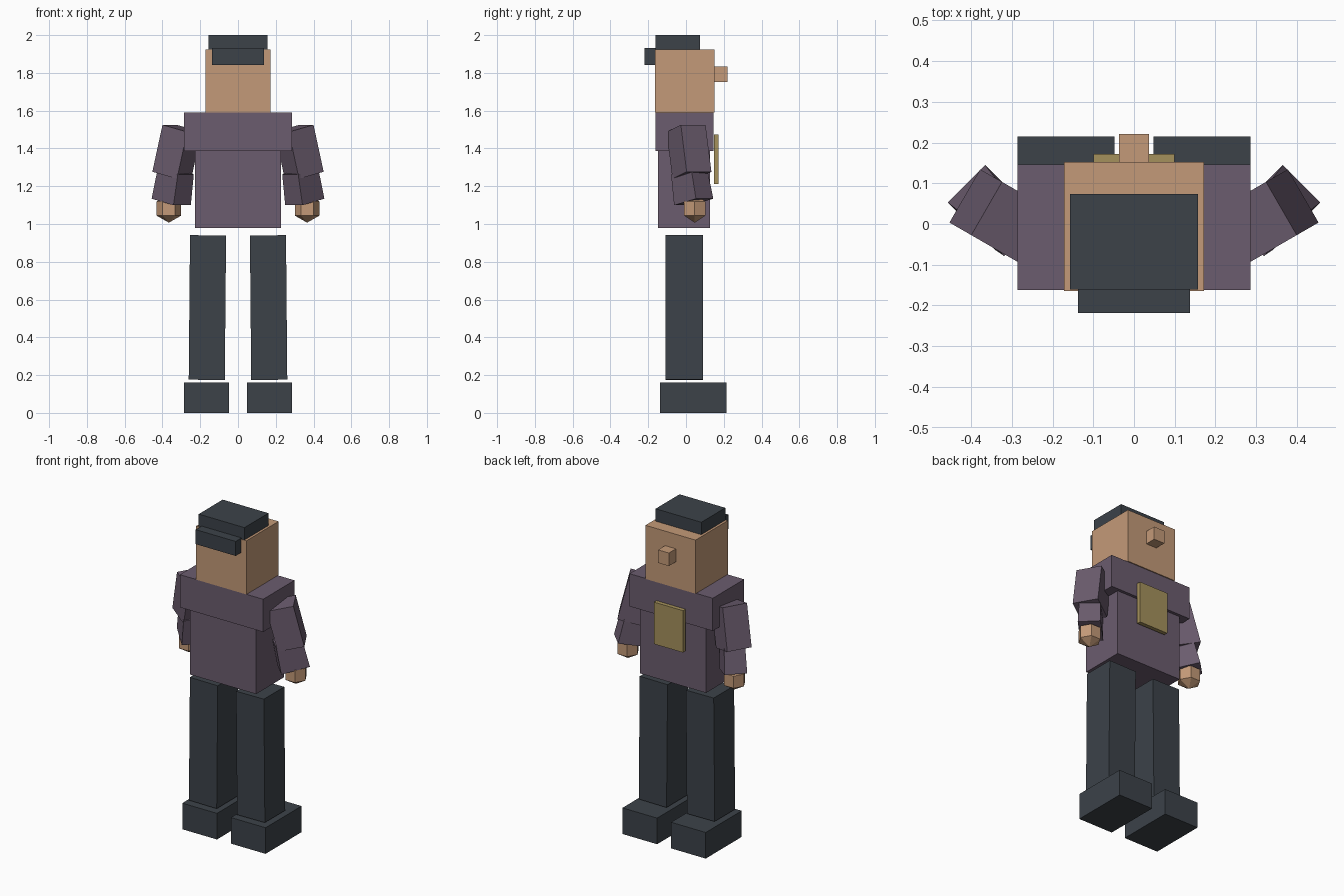
import bpy, bmesh, math
from mathutils import Matrix, Vector

if "Cube" in bpy.data.objects:
    bpy.data.objects.remove(bpy.data.objects["Cube"])


def material(name, rgb):
    m = bpy.data.materials.new(name)
    m.diffuse_color = [((c / 255 + 0.055) / 1.055) ** 2.4 for c in rgb] + [1]
    m.use_nodes = True
    m.node_tree.nodes["Principled BSDF"].inputs["Base Color"].default_value = m.diffuse_color
    return m


SHIRT = material("plum cloth", (107, 92, 110))
SKIN = material("skin", (196, 154, 120))
DARK = material("charcoal", (60, 66, 73))
GOLD = material("dull gold", (165, 145, 92))


def finish(name, bm, mat, matrix):
    bm.transform(matrix)
    bmesh.ops.recalc_face_normals(bm, faces=bm.faces)
    me = bpy.data.meshes.new(name)
    bm.to_mesh(me)
    bm.free()
    me.materials.append(mat)
    bpy.context.collection.objects.link(bpy.data.objects.new(name, me))


def block(name, mat, size, matrix, top=1.0):
    """Box of the given size; its upper end can be narrowed."""
    bm = bmesh.new()
    bmesh.ops.create_cube(bm, size=1)
    for v in bm.verts:
        k = top if v.co.z > 0 else 1
        v.co = Vector((v.co.x * size[0] * k, v.co.y * size[1] * k, v.co.z * size[2]))
    finish(name, bm, mat, matrix)


def span(name, mat, x, y, z, mirror=Matrix()):
    """Upright box between the given limits."""
    centre = Vector([(a + b) / 2 for a, b in (x, y, z)])
    block(name, mat, [b - a for a, b in (x, y, z)], mirror @ Matrix.Translation(centre))


def limb(name, mat, edge, yaw, tilt, size, end, mirror, top=1.0):
    """Tilted box placed by the middle of its outer top (end=1) or bottom (end=-1) edge."""
    rot = Matrix.Rotation(math.radians(yaw), 4, 'Z') @ Matrix.Rotation(math.radians(-tilt), 4, 'Y')
    centre = Vector(edge) - rot @ Vector((size[0] / 2, 0, end * size[2] / 2))
    block(name, mat, size, mirror @ Matrix.Translation(centre) @ rot, top)


def hand(name, mat, centre, r, mirror):
    """Six-sided, three-ring low-poly ball."""
    bm = bmesh.new()
    for lat in (-30, 30):
        for i in range(6):
            a, b = math.radians(i * 60), math.radians(lat)
            bm.verts.new((r * math.cos(b) * math.cos(a), r * math.cos(b) * math.sin(a), r * math.sin(b)))
    bm.verts.new((0, 0, r))
    bm.verts.new((0, 0, -r))
    bmesh.ops.convex_hull(bm, input=bm.verts)
    bmesh.ops.dissolve_limit(bm, angle_limit=0.01, verts=bm.verts, edges=bm.edges)
    finish(name, bm, mat, mirror @ Matrix.Translation(centre))


# torso and badge
span("lower_torso", SHIRT, (-.2275, .2275), (-.147, .128), (.98, 1.39))
span("chest", SHIRT, (-.286, .286), (-.162, .146), (1.387, 1.59))
span("badge", GOLD, (-.1, .1), (.147, .172), (1.213, 1.473))

# head
span("head", SKIN, (-.172, .172), (-.164, .152), (1.59, 1.923))
span("nose", SKIN, (-.037, .037), (.15, .221), (1.752, 1.833))
span("hair_top", DARK, (-.157, .157), (-.161, .074), (1.922, 2.0))
span("hair_back", DARK, (-.137, .137), (-.219, -.16), (1.841, 1.931))

# paired limbs
for side, sx in (("left", -1), ("right", 1)):
    mir = Matrix.Diagonal((sx, 1, 1, 1))
    span(side + "_foot", DARK, (.048, .286), (-.138, .215), (0, .162), mir)
    block(side + "_leg", DARK, (.191, .2, .765),
          mir @ Matrix.Translation((.162, -.009, .5575)) @ Matrix.Rotation(-.009, 4, 'Y'))
    limb(side + "_upper_arm", SHIRT, (.362, .038, 1.525), 30, 14, (.155, .151, .256), 1, mir)
    limb(side + "_forearm", SHIRT, (.4115, .0985, 1.134), 45, 12, (.167, .13, .165), -1, mir, .92)
    hand(side + "_hand", SKIN, (.366, .046, 1.082), .075, mir)
